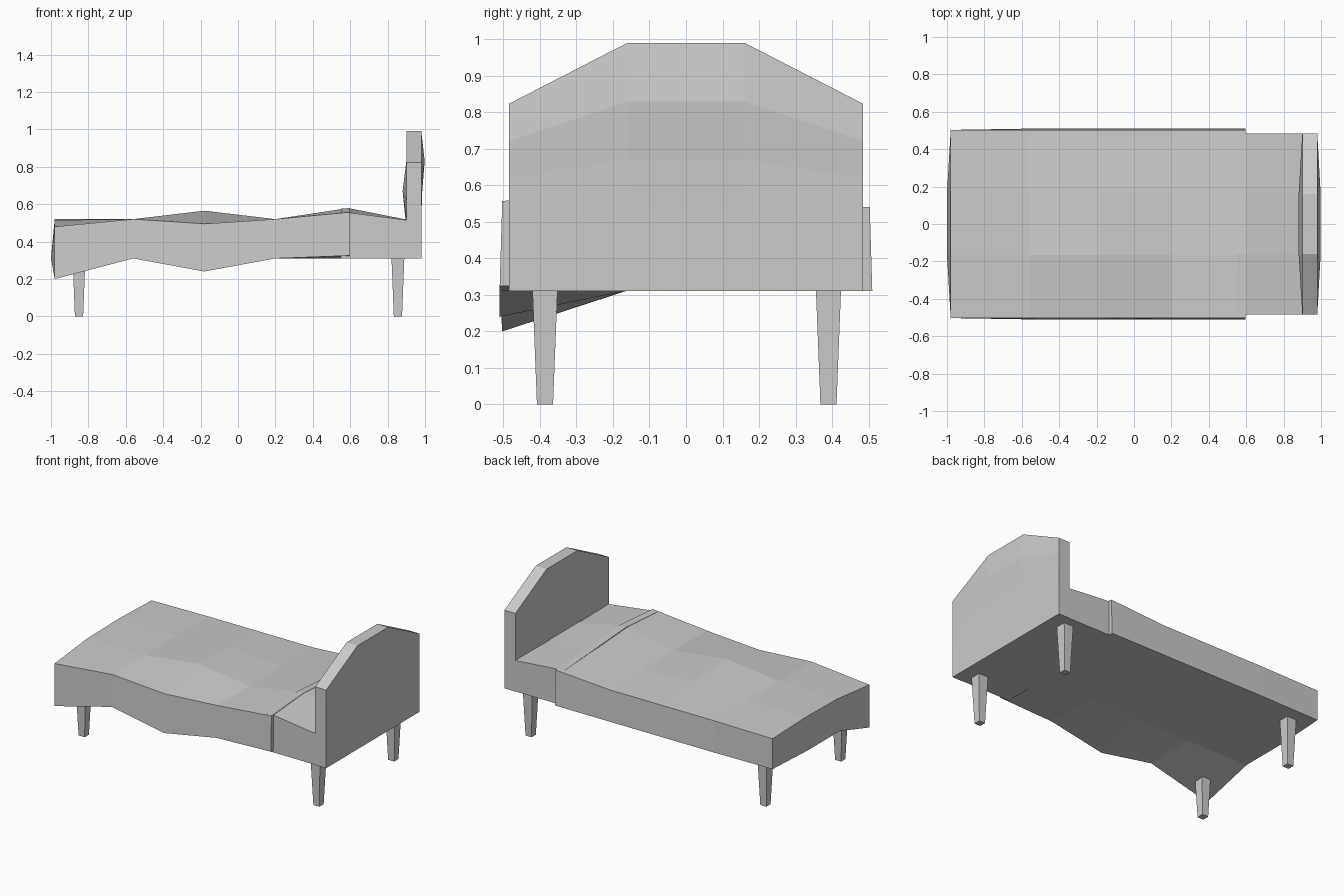
import bpy
import bmesh

cube = bpy.data.objects.get("Cube")
if cube:
    bpy.data.objects.remove(cube, do_unlink=True)

# One pale grey for the whole bed
grey = bpy.data.materials.new("pale_grey")
grey.use_nodes = True
COLOUR = (0.6, 0.6, 0.6, 1)
grey.diffuse_color = COLOUR
grey.node_tree.nodes["Principled BSDF"].inputs["Base Color"].default_value = COLOUR


def slab(name, nu, nv, upper, lower):
    """Closed solid between two point grids, each a function of (i, j)."""
    bm = bmesh.new()
    up = [[bm.verts.new(upper(i, j)) for j in range(nv)] for i in range(nu)]
    lo = [[bm.verts.new(lower(i, j)) for j in range(nv)] for i in range(nu)]
    for i in range(nu - 1):
        for j in range(nv - 1):
            for g in (up, lo):
                bm.faces.new((g[i][j], g[i + 1][j], g[i + 1][j + 1], g[i][j + 1]))
    for i in range(nu - 1):
        for j in (0, nv - 1):
            bm.faces.new((up[i][j], up[i + 1][j], lo[i + 1][j], lo[i][j]))
    for j in range(nv - 1):
        for i in (0, nu - 1):
            bm.faces.new((up[i][j], up[i][j + 1], lo[i][j + 1], lo[i][j]))
    bmesh.ops.recalc_face_normals(bm, faces=bm.faces)
    mesh = bpy.data.meshes.new(name)
    bm.to_mesh(mesh)
    bm.free()
    mesh.materials.append(grey)
    obj = bpy.data.objects.new(name, mesh)
    bpy.context.collection.objects.link(obj)
    return obj


BASE = 0.31
ROWS = (-1, -0.33, 0.33, 1)          # shared split across the width

# Blanket: wavy top, front hem drooping in two places
XS = (-0.98, -0.56, -0.18, 0.2, 0.595)
TOP = ((0.48, 0.515, 0.52, 0.51),
       (0.52, 0.52, 0.52, 0.515),
       (0.495, 0.565, 0.545, 0.515),
       (0.52, 0.52, 0.52, 0.515),
       (0.557, 0.58, 0.56, 0.54))
HEM = (0.2, BASE, 0.24, BASE, 0.325)


def blanket_top(i, j):
    return XS[i], ROWS[j] * 0.503, TOP[i][j]


def blanket_bottom(i, j):
    x = -1.0 if i == 0 and j in (1, 2) else XS[i]
    width = 0.503 if i == 0 else 0.51
    return x, ROWS[j] * width, HEM[i] if j == 0 else BASE


slab("blanket", 5, 4, blanket_top, blanket_bottom)

# Mattress end between the blanket and the headboard
MX = (0.55, 0.595, 0.94)


def mattress_top(i, j):
    z = TOP[4][j] - 0.002 if i < 2 else 0.51
    return MX[i], ROWS[j] * 0.483, z


slab("mattress", 3, 4, mattress_top,
     lambda i, j: (MX[i], ROWS[j] * 0.483, BASE))

# Headboard: clipped top corners, faces gently bulged towards the middle
EDGE_Z = (BASE, 0.52, 0.62, 0.72, 0.823)
MID_Z = (BASE, 0.52, 0.67, 0.83, 0.99)
FRONT_BULGE = (0, 0.005, 0.02, 0, 0)
BACK_BULGE = (0, 0, 0.005, 0.018, 0)


def headboard_face(x, bulge):
    def point(i, j):
        inner = j in (1, 2)
        z = (MID_Z if inner else EDGE_Z)[i]
        return x + (bulge[i] if inner else 0), ROWS[j] * 0.485, z
    return point


slab("headboard", 5, 4,
     headboard_face(0.9, [-b for b in FRONT_BULGE]),
     headboard_face(0.98, BACK_BULGE))


# Tapered square legs
def leg(name, x, y):
    def ring(half, z):
        return lambda i, j: (x + (2 * i - 1) * half, y + (2 * j - 1) * half, z)
    slab(name, 2, 2, ring(0.035, 0.33), ring(0.022, 0))


for end, x in (("foot", -0.85), ("head", 0.855)):
    for side, y in (("right", -0.386), ("left", 0.39)):
        leg(f"{end}_leg_{side}", x, y)
